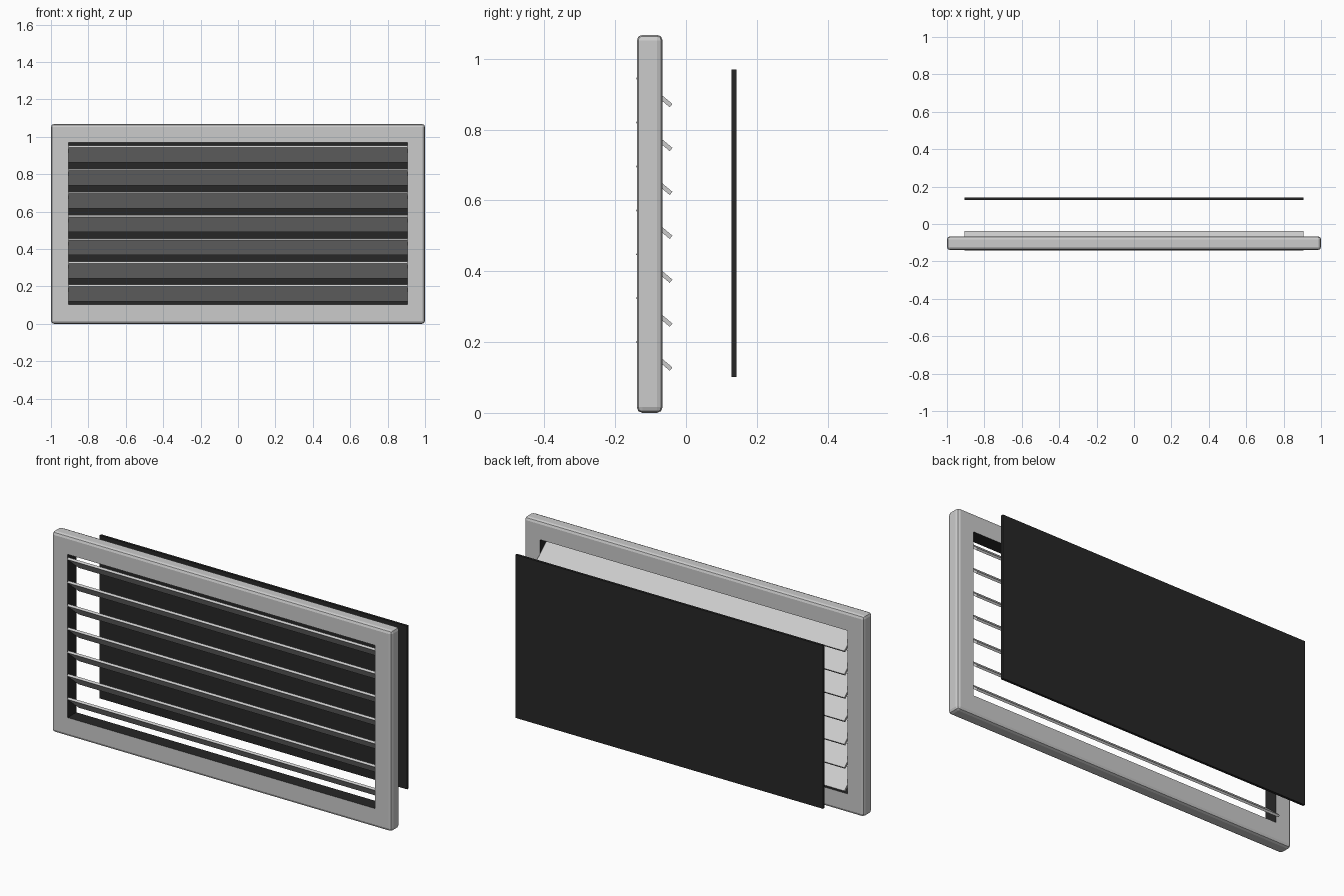
import bpy, math
from mathutils import Matrix

if "Cube" in bpy.data.objects:
    bpy.data.objects.remove(bpy.data.objects["Cube"])

W, H = 2.0, 1.068              # outer frame size
OW, Z0, Z1 = 1.81, 0.102, 0.97  # opening width, bottom, top
YF, YB = -0.139, -0.066        # frame front and back
SLATS = 7

dark = bpy.data.materials.new("dark_interior")
dark.diffuse_color = (0.02, 0.02, 0.02, 1)
dark.use_nodes = True
dark.node_tree.nodes["Principled BSDF"].inputs["Base Color"].default_value = dark.diffuse_color


def box(name, size, loc, tilt=0.0):
    bpy.ops.mesh.primitive_cube_add(size=1)
    ob = bpy.context.object
    ob.name = ob.data.name = name
    ob.data.transform(Matrix.Translation(loc) @ Matrix.Rotation(tilt, 4, 'X')
                      @ Matrix.Diagonal((*size, 1)))
    return ob


# Frame: rounded slab with a sharp rectangular opening
yc = (YF + YB) / 2
frame = box("vent_frame", (W, YB - YF, H), (0, yc, H / 2))
cutter = box("opening_cutter", (OW, 0.4, Z1 - Z0), (0, yc, (Z0 + Z1) / 2))
cutter.hide_render = True
bpy.context.view_layer.objects.active = frame
bev = frame.modifiers.new("round_edges", 'BEVEL')
bev.width, bev.segments = 0.016, 2
cut = frame.modifiers.new("opening", 'BOOLEAN')
cut.operation, cut.object, cut.solver = 'DIFFERENCE', cutter, 'EXACT'
for m in ("round_edges", "opening"):
    bpy.ops.object.modifier_apply(modifier=m)
bpy.data.objects.remove(cutter)

# Dark walls inside the opening
frame.data.materials.clear()
grey = bpy.data.materials.new("frame_grey")
grey.diffuse_color = (0.8, 0.8, 0.8, 1)
grey.use_nodes = True
grey.node_tree.nodes["Principled BSDF"].inputs["Base Color"].default_value = grey.diffuse_color
frame.data.materials.append(grey)
frame.data.materials.append(dark)
for p in frame.data.polygons:
    c, n = p.center, p.normal
    inside = abs(c.x) < OW / 2 + 0.01 and Z0 - 0.01 < c.z < Z1 + 0.01
    p.material_index = 1 if inside and abs(n.y) < 0.1 else 0

# Tilted slats, high at the front
pitch = (Z1 - Z0) / SLATS
for i in range(SLATS):
    box(f"slat_{i + 1}", (OW, 0.125, 0.012),
        (0, -0.09, Z0 + pitch * (i + 0.5)), math.radians(-40))

# Dark panel standing behind the vent
panel = box("back_panel", (OW, 0.013, Z1 - Z0), (0, 0.1355, (Z0 + Z1) / 2))
panel.data.materials.append(dark)
